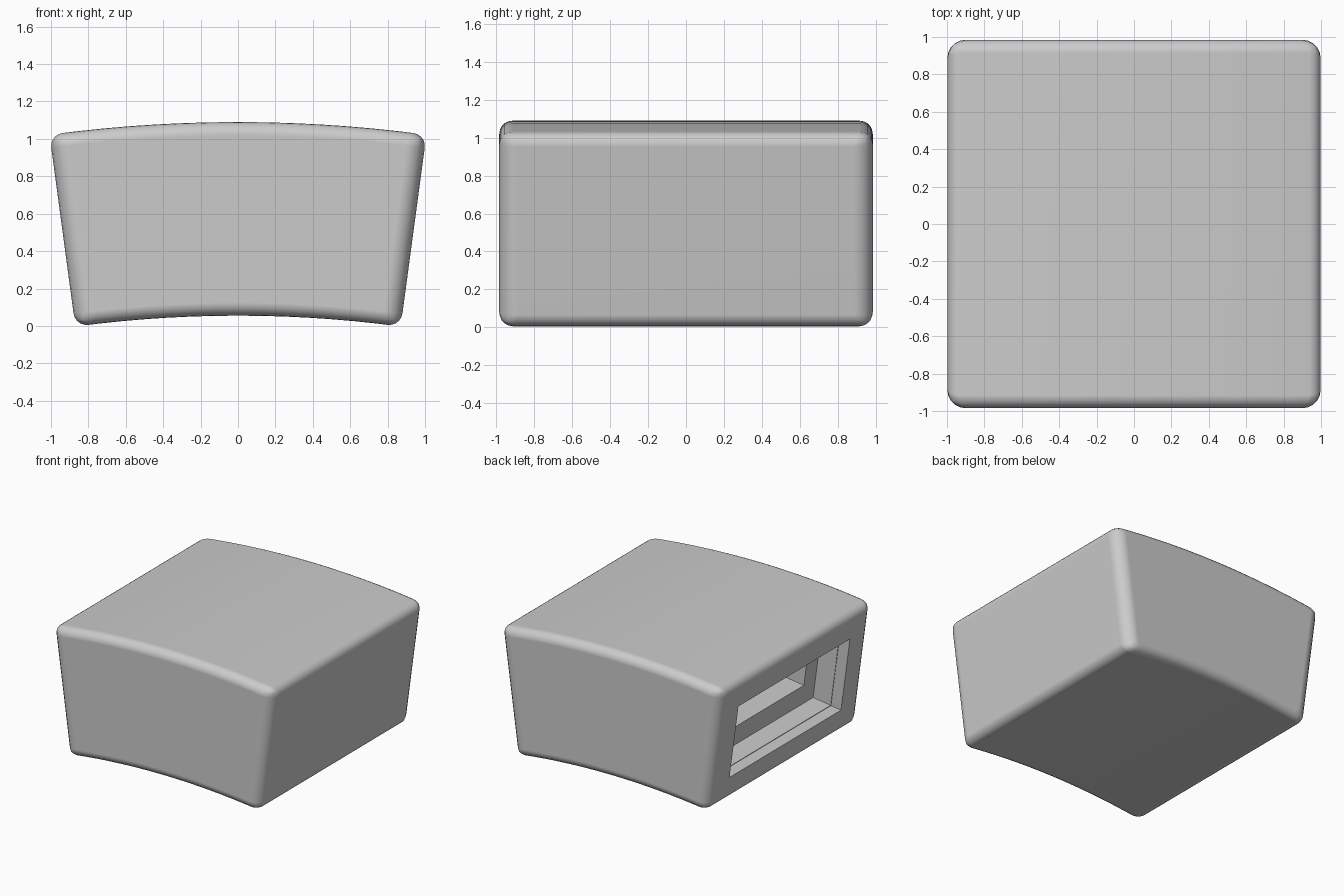
import bpy
import bmesh
from math import sin, cos, radians
from mathutils import Matrix, Vector

cube = bpy.data.objects.get("Cube")
if cube:
    bpy.data.objects.remove(cube, do_unlink=True)

HALF_ANGLE = radians(7.65)
R_OUT, R_IN = 7.57, 6.535
CENTRE_Z = 1.09 - R_OUT
HALF_DEPTH = 0.985
SEGMENTS = 14

grey = bpy.data.materials.new("plain grey")
grey.use_nodes = True
colour = (0.6, 0.6, 0.6, 1)
grey.diffuse_color = colour
grey.node_tree.nodes["Principled BSDF"].inputs["Base Color"].default_value = colour


def link_mesh(name, bm):
    mesh = bpy.data.meshes.new(name)
    bm.to_mesh(mesh)
    bm.free()
    obj = bpy.data.objects.new(name, mesh)
    bpy.context.collection.objects.link(obj)
    return obj


def arc(radius):
    for i in range(SEGMENTS + 1):
        a = HALF_ANGLE * (2 * i / SEGMENTS - 1)
        yield Vector((radius * sin(a), -HALF_DEPTH, CENTRE_Z + radius * cos(a)))


# Wedge block: a ring sector extruded from front to back
bm = bmesh.new()
outline = list(arc(R_IN)) + list(arc(R_OUT))[::-1]
face = bm.faces.new([bm.verts.new(p) for p in outline])
extruded = bmesh.ops.extrude_face_region(bm, geom=[face])["geom"]
moved = [v for v in extruded if isinstance(v, bmesh.types.BMVert)]
bmesh.ops.translate(bm, verts=moved, vec=(0, 2 * HALF_DEPTH, 0))
bmesh.ops.recalc_face_normals(bm, faces=bm.faces)

# Rounder upright corners, tighter rims
weight = bm.edges.layers.float.new("bevel_weight_edge")
for e in bm.edges:
    if e.calc_face_angle(0) > radians(45):
        upright = abs((e.verts[0].co - e.verts[1].co).z) > 0.5
        e[weight] = 1.0 if upright else 0.7
body = link_mesh("wedge_block", bm)
body.data.materials.append(grey)
bevel = body.modifiers.new("rounded_edges", 'BEVEL')
bevel.limit_method = 'WEIGHT'
bevel.width = 0.1
bevel.segments = 5


# Stepped rectangular socket, square to the sloping side
def cut_socket(name, depth, half_y, half_z):
    bm = bmesh.new()
    bmesh.ops.create_cube(bm, size=1)
    bmesh.ops.scale(bm, verts=bm.verts, vec=(2 * depth, 2 * half_y, 2 * half_z))
    cutter = link_mesh(name, bm)
    cutter.data.materials.append(grey)
    cutter.matrix_world = (Matrix.Translation((-0.936, 0, 0.5))
                           @ Matrix.Rotation(-HALF_ANGLE, 4, 'Y'))
    cutter.hide_render = True
    cutter.hide_set(True)
    cut = body.modifiers.new(name, 'BOOLEAN')
    cut.operation = 'DIFFERENCE'
    cut.solver = 'EXACT'
    cut.object = cutter
    return cutter


cutters = [
    cut_socket("socket_mouth", 0.09, 0.72, 0.304),
    cut_socket("socket_recess", 0.25, 0.715, 0.299),
    cut_socket("socket_slot", 0.6, 0.565, 0.135),
]

# Bake the shape, then shade it smooth with crisp socket edges
bpy.ops.object.select_all(action='DESELECT')
body.select_set(True)
bpy.context.view_layer.objects.active = body
bpy.ops.object.convert(target='MESH')
for cutter in cutters:
    bpy.data.objects.remove(cutter, do_unlink=True)
bpy.ops.object.shade_smooth_by_angle(angle=radians(35))
normals = body.modifiers.new("even_shading", 'WEIGHTED_NORMAL')
normals.keep_sharp = True
